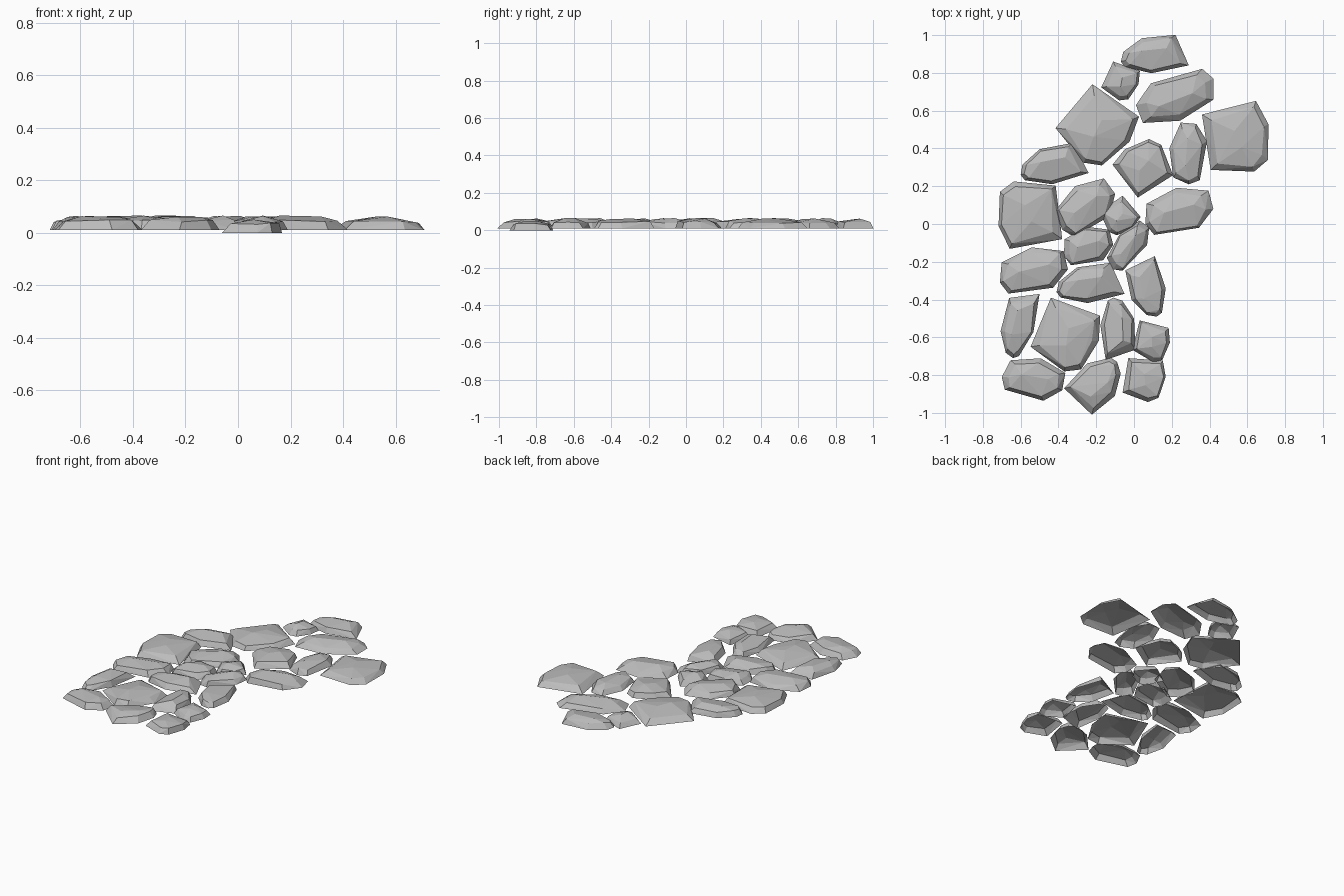
import bpy
import bmesh
import random
from mathutils import Vector

random.seed(7)

default_cube = bpy.data.objects.get("Cube")
if default_cube:
    bpy.data.objects.remove(default_cube, do_unlink=True)


def make_material(name, colour):
    material = bpy.data.materials.new(name)
    material.use_nodes = True
    material.diffuse_color = colour
    shader = material.node_tree.nodes["Principled BSDF"]
    shader.inputs["Base Color"].default_value = colour
    shader.inputs["Roughness"].default_value = 0.9
    return material


stone_grey = make_material("stone grey", (0.5, 0.5, 0.5, 1))

# Heights shared by every stone
RIM, RIDGE = 0.01, 0.064

# Outlines run from tail (0, 0) to tip (1, 0); the ridge is the crest on top
SLAB = {
    "outline": [(0, 0), (.46, .52), (.75, .37), (1, 0), (.94, -.22), (.48, -.51)],
    "ridge": [(.45, .06), (.64, -.06)],
}
OVAL = {
    "outline": [(0, 0), (.08, .28), (.55, .41), (.99, .27), (1, 0), (.74, -.22), (.09, -.18)],
    "ridge": [(.3, .1), (.74, .12)],
}
WEDGE = {
    "outline": [(0, 0), (.03, .15), (.29, .37), (.78, .45), (1, 0), (.46, -.15), (.06, -.08)],
    "ridge": [(.3, .18), (.66, .24)],
}

# Placements: tail x, tail y, tip x, tip y, relative width
SLAB_PLACES = [
    (-.11, .86, -.03, .66, 1),
    (-.22, .74, -.17, .31, 1),
    (.36, .58, .71, .34, 1),
    (.02, .14, .08, .45, 1),
    (-.38, -.08, -.71, .17, .97),
    (-.06, .15, -.09, -.06, 1),
    (-.44, -.39, -.28, -.77, .95),
    (.03, -.51, .15, -.72, .9),
    (-.03, -.71, .13, -.92, 1),
]
OVAL_PLACES = [
    (.42, .77, .01, .63, .87),
    (.29, .21, .33, .53, .95),
    (-.38, -.03, -.1, .16, 1.1),
    (.06, 0, .42, .08, 1),
    (-.37, -.17, -.11, -.11, 1.15),
    (-.11, -.24, .08, -.02, .8),
    (-.71, -.31, -.35, -.24, 1),
    (-.7, -.81, -.38, -.88, 1.05),
]
WEDGE_PLACES = [
    (-.07, .86, .29, .84, .97),
    (-.6, .26, -.24, .27, 1),
    (-.41, -.36, -.05, -.37, 1),
    (.12, -.49, .11, -.17, 1.1),
    (-.64, -.71, -.5, -.37, .85),
    (-.11, -.39, -.15, -.72, 1),
    (-.09, -.73, -.37, -.87, 1.35),
]


def build_stone(name, shape, place):
    """Open-bottomed shell over a rim, a raised inset ring and a crest."""
    tail, tip, width = Vector(place[:2]), Vector(place[2:4]), place[4]
    along = tip - tail
    across = Vector((-along.y, along.x)) * width

    def to_plan(point):
        return tail + along * point[0] + across * point[1]

    rim = [to_plan(p) for p in shape["outline"]]
    crest = [to_plan(p) for p in shape["ridge"]]
    centre = sum(rim, Vector((0, 0))) / len(rim)
    # The front corner stone has settled to the ground
    drop = RIM if centre.y < -0.75 and centre.x > 0 else 0

    bm = bmesh.new()

    def add(point, height):
        offset = point - centre
        bm.verts.new((offset.x, offset.y, height - drop))

    for point in rim:
        add(point, RIM)
        add(centre.lerp(point, random.uniform(0.74, 0.9)), random.uniform(0.037, 0.05))
    for point in crest:
        add(point, RIDGE + random.uniform(-0.004, 0.002))

    # Keep only the hull, merge nearly flat neighbours and open the underside
    bmesh.ops.convex_hull(bm, input=bm.verts[:])
    bmesh.ops.delete(bm, geom=[v for v in bm.verts if not v.link_faces], context="VERTS")
    bmesh.ops.dissolve_limit(bm, angle_limit=0.03, verts=bm.verts[:], edges=bm.edges[:])
    bmesh.ops.recalc_face_normals(bm, faces=bm.faces[:])
    underside = [f for f in bm.faces if f.normal.z < -0.9]
    bmesh.ops.delete(bm, geom=underside, context="FACES")

    mesh = bpy.data.meshes.new(name)
    bm.to_mesh(mesh)
    bm.free()
    mesh.materials.append(stone_grey)
    stone = bpy.data.objects.new(name, mesh)
    stone.location = (centre.x, centre.y, 0)
    bpy.context.collection.objects.link(stone)


# Lay the path
for kind, shape, places in (
    ("slab_stone", SLAB, SLAB_PLACES),
    ("oval_stone", OVAL, OVAL_PLACES),
    ("wedge_stone", WEDGE, WEDGE_PLACES),
):
    for number, place in enumerate(places, start=1):
        build_stone(f"{kind}_{number}", shape, place)
